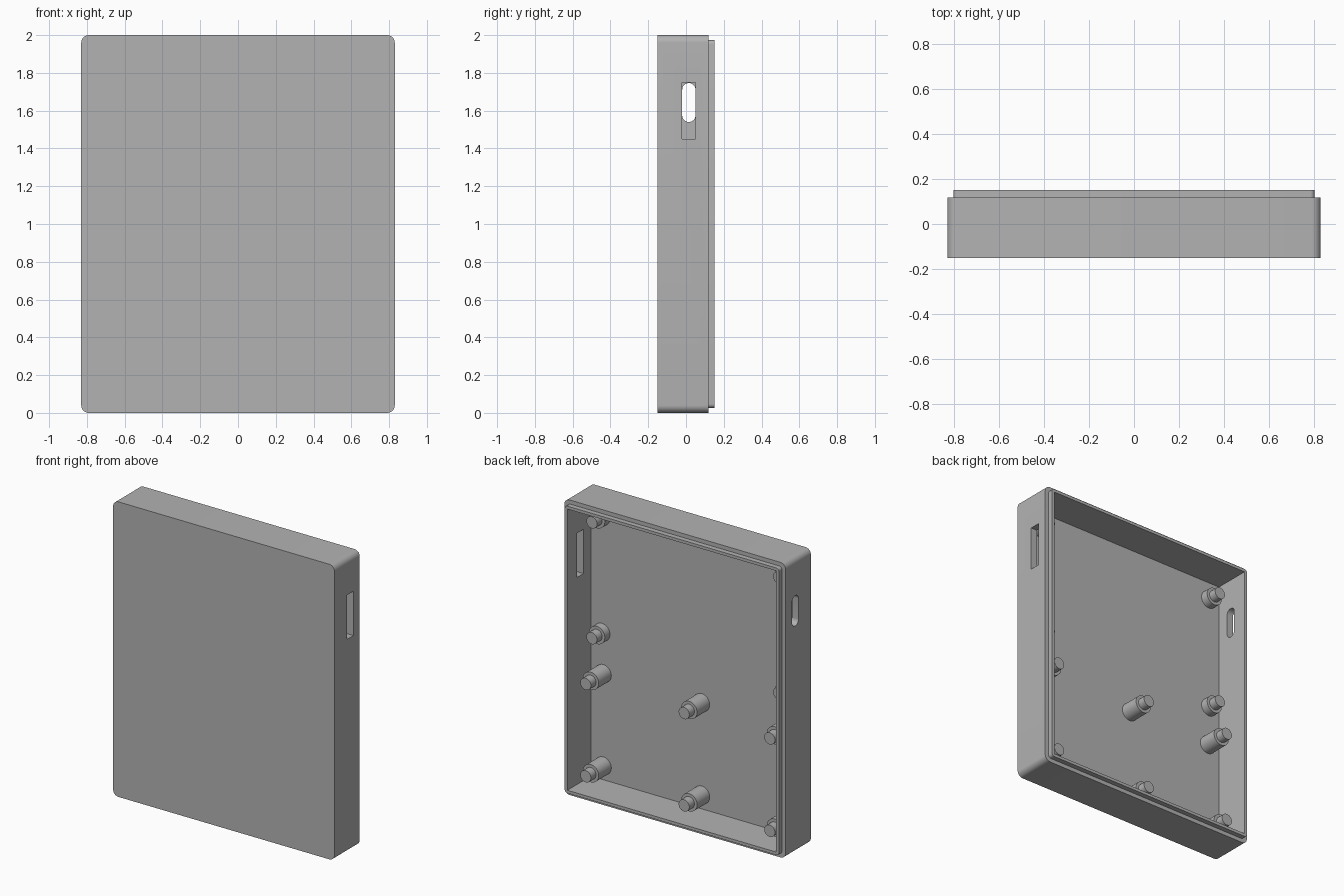
import bpy, bmesh, math
from mathutils import Matrix

if "Cube" in bpy.data.objects:
    bpy.data.objects.remove(bpy.data.objects["Cube"], do_unlink=True)

HALF_W, MID_Z = 0.83, 1.0
FRONT, STEP, BACK, FLOOR = -0.152, 0.118, 0.152, -0.1

grey = bpy.data.materials.new("plain_grey")
grey.use_nodes = True
colour = (0.45, 0.45, 0.45, 1)
grey.diffuse_color = colour
grey.node_tree.nodes["Principled BSDF"].inputs["Base Color"].default_value = colour


def finish(bm, name):
    bmesh.ops.recalc_face_normals(bm, faces=bm.faces)
    mesh = bpy.data.meshes.new(name)
    bm.to_mesh(mesh)
    bm.free()
    mesh.materials.append(grey)
    ob = bpy.data.objects.new(name, mesh)
    bpy.context.collection.objects.link(ob)
    return ob


def smooth(ob):
    bpy.ops.object.select_all(action="DESELECT")
    ob.select_set(True)
    bpy.context.view_layer.objects.active = ob
    bpy.ops.object.shade_smooth_by_angle(angle=math.radians(30))


def rounded_loop(half_w, half_h, r, steps=8):
    """Rounded rectangle as (u, v) pairs."""
    pts = []
    for corner, (sx, sy) in enumerate([(1, 1), (-1, 1), (-1, -1), (1, -1)]):
        for i in range(steps + 1):
            a = (corner + i / steps) * math.pi / 2
            pts.append((sx * (half_w - r) + r * math.cos(a),
                        sy * (half_h - r) + r * math.sin(a)))
    return pts


def loft(name, rings):
    """Join matching rings of points and cap both ends."""
    bm = bmesh.new()
    loops = [[bm.verts.new(p) for p in ring] for ring in rings]
    for a, b in zip(loops, loops[1:]):
        for i in range(len(a)):
            j = (i + 1) % len(a)
            bm.faces.new((a[i], a[j], b[j], b[i]))
    bm.faces.new(loops[0])
    bm.faces.new(loops[-1])
    return finish(bm, name)


def box(name, lo, hi):
    bm = bmesh.new()
    size = [b - a for a, b in zip(lo, hi)]
    mid = [(a + b) / 2 for a, b in zip(lo, hi)]
    bmesh.ops.create_cube(bm, size=1, matrix=Matrix.Translation(mid) @ Matrix.Diagonal((*size, 1)))
    return finish(bm, name)


def cut(target, cutter):
    cutter.hide_render = True
    mod = target.modifiers.new("cut", "BOOLEAN")
    mod.operation = "DIFFERENCE"
    mod.solver = "EXACT"
    mod.object = cutter
    bpy.context.view_layer.objects.active = target
    bpy.ops.object.modifier_apply(modifier=mod.name)
    bpy.data.objects.remove(cutter, do_unlink=True)


def case_ring(inset, r, y):
    return [(u, y, v + MID_Z) for u, v in rounded_loop(HALF_W - inset, MID_Z - inset, r)]


# Case with a stepped lip around the open back
case = loft("case", [case_ring(0, 0.04, FRONT), case_ring(0, 0.04, STEP),
                     case_ring(0.027, 0.02, STEP), case_ring(0.027, 0.02, BACK)])
inner = 0.047
cut(case, box("cavity_cutter", (inner - HALF_W, FLOOR, inner), (HALF_W - inner, 0.3, 2 - inner)))

# Rectangular opening on the left wall, rounded opening on the right wall
cut(case, box("switch_cutter", (0.7, -0.02, 1.45), (0.9, 0.05, 1.75)))
cut(case, loft("port_cutter", [[(x, u + 0.015, v + 1.643) for u, v in rounded_loop(0.035, 0.103, 0.0345)]
                               for x in (-0.9, -0.7)]))
smooth(case)


# Mounting posts: a wide shoulder with a thinner pin
def post(name, x, z, shoulder_y, tip_y):
    profile = [(0.06, FLOOR - 0.01), (0.06, shoulder_y), (0.04, shoulder_y), (0.04, tip_y)]
    angles = [i * math.tau / 32 for i in range(32)]
    smooth(loft(name, [[(x + r * math.cos(a), y, z + r * math.sin(a)) for a in angles]
                       for r, y in profile]))


for side, x in (("left", 0.69), ("middle", -0.048), ("right", -0.69)):
    for level, z in (("lower", 0.142), ("upper", 0.768)):
        post(f"tall_post_{side}_{level}", x, z, 0.035, 0.09)
for side, x in (("left", 0.7), ("right", -0.7)):
    for level, z in (("lower", 1.045), ("upper", 1.83)):
        post(f"short_post_{side}_{level}", x, z, -0.045, 0.01)
